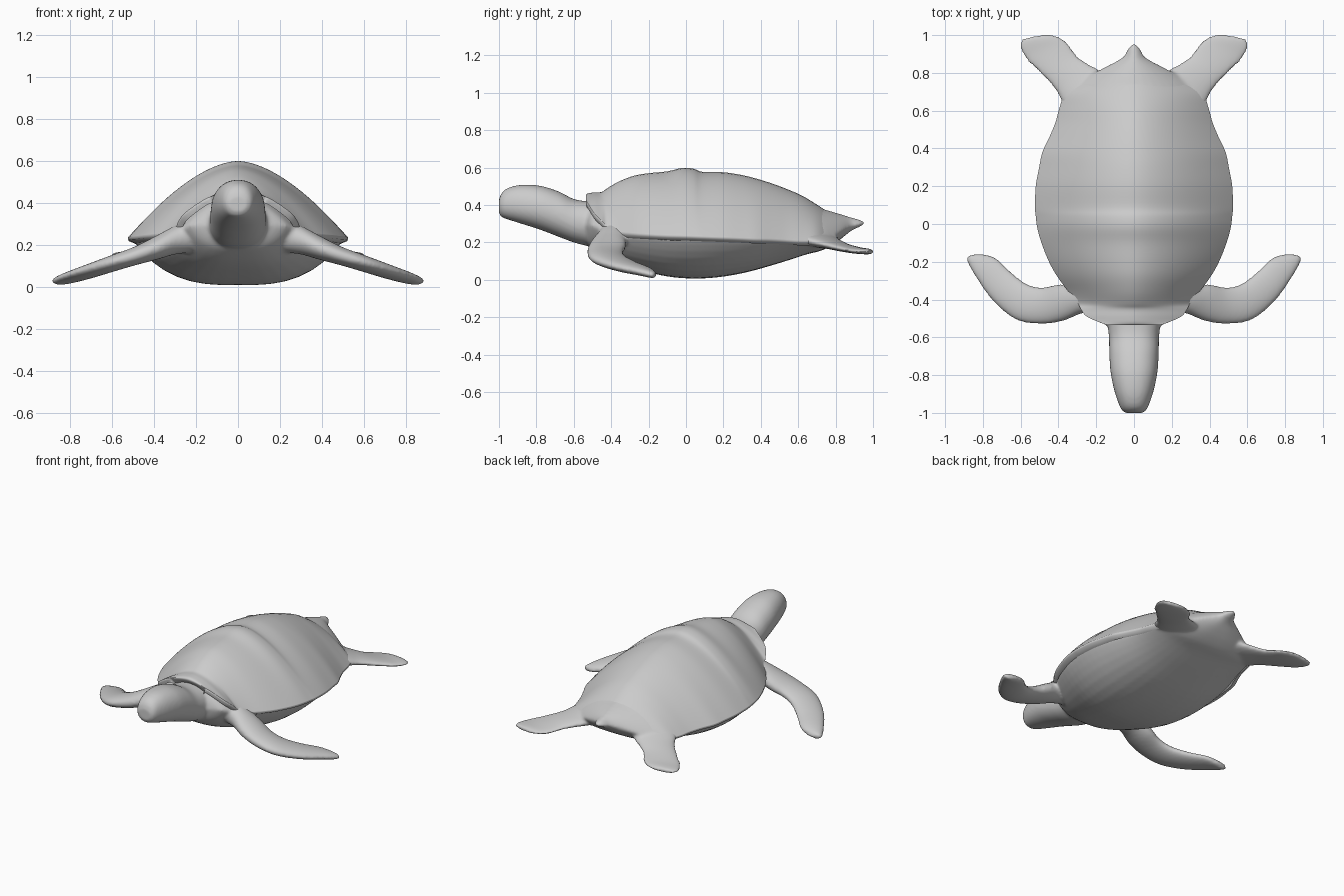
import bpy, bmesh, math
from mathutils import Vector


def resample(rows, steps):
    """Catmull-Rom interpolation through a table of section rows."""
    out, n = [], len(rows)
    for i in range(n - 1):
        p0, p1, p2, p3 = (rows[max(0, min(n - 1, i + k))] for k in (-1, 0, 1, 2))
        for s in range(steps):
            t = s / steps
            out.append([0.5 * (2 * b + (c - a) * t + (2 * a - 5 * b + 4 * c - d) * t * t
                               + (3 * b - a - 3 * c + d) * t ** 3)
                        for a, b, c, d in zip(p0, p1, p2, p3)])
    return out + [list(rows[-1])]


def loft(bm, rings, closed=True):
    """Skin a list of point rings; closed lofts also get end caps."""
    vs = [[bm.verts.new(p) for p in r] for r in rings]
    n = len(vs[0])
    for a, b in zip(vs, vs[1:]):
        for i in range(n if closed else n - 1):
            j = (i + 1) % n
            bm.faces.new((a[i], a[j], b[j], b[i]))
    if closed:
        bm.faces.new(vs[0])
        bm.faces.new(vs[-1])


def finish(bm, name):
    bmesh.ops.recalc_face_normals(bm, faces=bm.faces)
    me = bpy.data.meshes.new(name)
    bm.to_mesh(me)
    bm.free()
    for p in me.polygons:
        p.use_smooth = True
    ob = bpy.data.objects.new(name, me)
    bpy.context.collection.objects.link(ob)
    return ob


def arch(u, p, q):
    return max(0.0, 1 - abs(u) ** p) ** (1 / q)


def body_ring(row, top_shape, low_shape, n=40):
    y, w, rim, top, low = row
    pts = []
    for i in range(n):
        a = 2 * math.pi * i / n
        u = math.cos(a)
        if math.sin(a) >= 0:
            z = rim + (top - rim) * arch(u, *top_shape)
        else:
            z = rim - (rim - low) * arch(u, *low_shape)
        pts.append((w * u, y, z))
    return pts


def flipper(bm, rows, side, n=20):
    """Rows: leading x, y, trailing x, y, middle z, thickness."""
    rings = []
    for lx, ly, tx, ty, z, th in resample(rows, 5):
        a, b = Vector((lx, ly, z)), Vector((tx, ty, z))
        mid, half = (a + b) / 2, (a - b) / 2
        ring = []
        for i in range(n):
            t = 2 * math.pi * i / n
            p = mid + half * math.cos(t)
            ring.append((side * p.x, p.y, p.z + th / 2 * math.sin(t)))
        rings.append(ring)
    loft(bm, rings)


# Section tables: y, half width, rim z, top z, bottom z
TRUNK = [(-.54, .13, .29, .40, .20), (-.50, .23, .29, .425, .165), (-.42, .29, .265, .46, .115),
         (-.30, .37, .24, .52, .07), (-.10, .465, .225, .555, .018), (.10, .50, .225, .555, .008),
         (.30, .475, .215, .535, .035), (.50, .41, .205, .475, .09), (.64, .372, .20, .42, .135),
         (.72, .335, .20, .383, .155), (.78, .25, .225, .365, .185), (.83, .16, .255, .35, .22),
         (.88, .065, .285, .335, .26), (.92, .04, .295, .325, .28), (.952, .012, .302, .313, .295)]
HEAD = [(-1.0, .045, .395, .43, .355), (-.985, .065, .40, .465, .335), (-.95, .082, .40, .492, .322),
        (-.88, .105, .395, .508, .30), (-.78, .125, .38, .503, .268), (-.68, .131, .345, .472, .23),
        (-.60, .133, .31, .432, .20), (-.52, .14, .30, .42, .18), (-.42, .14, .29, .42, .17)]
FRONT_FLIPPER = [(.16, -.45, .18, -.30, .25, .17), (.28, -.475, .30, -.32, .225, .14),
                 (.38, -.515, .40, -.32, .185, .115), (.50, -.53, .49, -.335, .145, .09),
                 (.63, -.505, .57, -.315, .11, .08), (.75, -.405, .655, -.25, .075, .068),
                 (.84, -.28, .73, -.18, .048, .055), (.88, -.21, .79, -.16, .032, .045),
                 (.892, -.175, .85, -.16, .025, .03)]
REAR_FLIPPER = [(.32, .55, .08, .72, .23, .09), (.375, .63, .16, .80, .212, .08),
                (.42, .715, .235, .845, .192, .058), (.50, .80, .30, .89, .172, .045),
                (.575, .875, .35, .96, .157, .036), (.607, .94, .41, .998, .152, .032),
                (.595, .98, .48, 1.003, .15, .024)]

# Skin: trunk with tail, head with neck and four flippers, fused together
bm = bmesh.new()
loft(bm, [body_ring(r, (1.8, 1.1), (3, 1.1)) for r in resample(TRUNK, 4)])
loft(bm, [body_ring(r, (2.3, 2.1), (2.3, 2.1)) for r in resample(HEAD, 4)])
for side in (1, -1):
    flipper(bm, FRONT_FLIPPER, side)
    flipper(bm, REAR_FLIPPER, side)
skin = finish(bm, "turtle_skin")
fuse = skin.modifiers.new("fuse", 'REMESH')
fuse.mode = 'VOXEL'
fuse.voxel_size = 0.01
fuse.use_smooth_shade = True
soften = skin.modifiers.new("soften", 'SMOOTH')
soften.factor = 0.5
soften.iterations = 8

# Carapace: arched shell with a tucked-under rim; y, half width, rim z, top z
SHELL = [(-.515, .11, .39, .415), (-.535, .13, .425, .447), (-.525, .17, .41, .462),
         (-.49, .25, .355, .467), (-.45, .282, .315, .470), (-.42, .297, .285, .49),
         (-.36, .345, .258, .525), (-.28, .405, .25, .556), (-.20, .45, .245, .57),
         (-.10, .49, .24, .58), (-.02, .512, .238, .598), (.04, .52, .236, .594),
         (.09, .524, .234, .577), (.20, .52, .23, .575), (.30, .502, .226, .56),
         (.38, .485, .222, .54), (.46, .448, .22, .515), (.54, .415, .216, .485),
         (.62, .393, .212, .45), (.70, .36, .215, .402), (.76, .27, .225, .362)]
bm = bmesh.new()
rings = []
for y, w, rim, top in resample(SHELL, 4):
    us = [math.cos(math.pi * i / 40) for i in range(41)]
    ring = [(w * u, y, rim + (top - rim) * arch(u, 1.7, 1)) for u in us]
    tuck = [(w * .995, y, rim - .014), (w * .93, y, rim - .028)]
    ring = tuck[::-1] + ring + [(-x, yy, z) for x, yy, z in tuck]
    rings.append(ring)
loft(bm, rings, closed=False)
finish(bm, "carapace")
